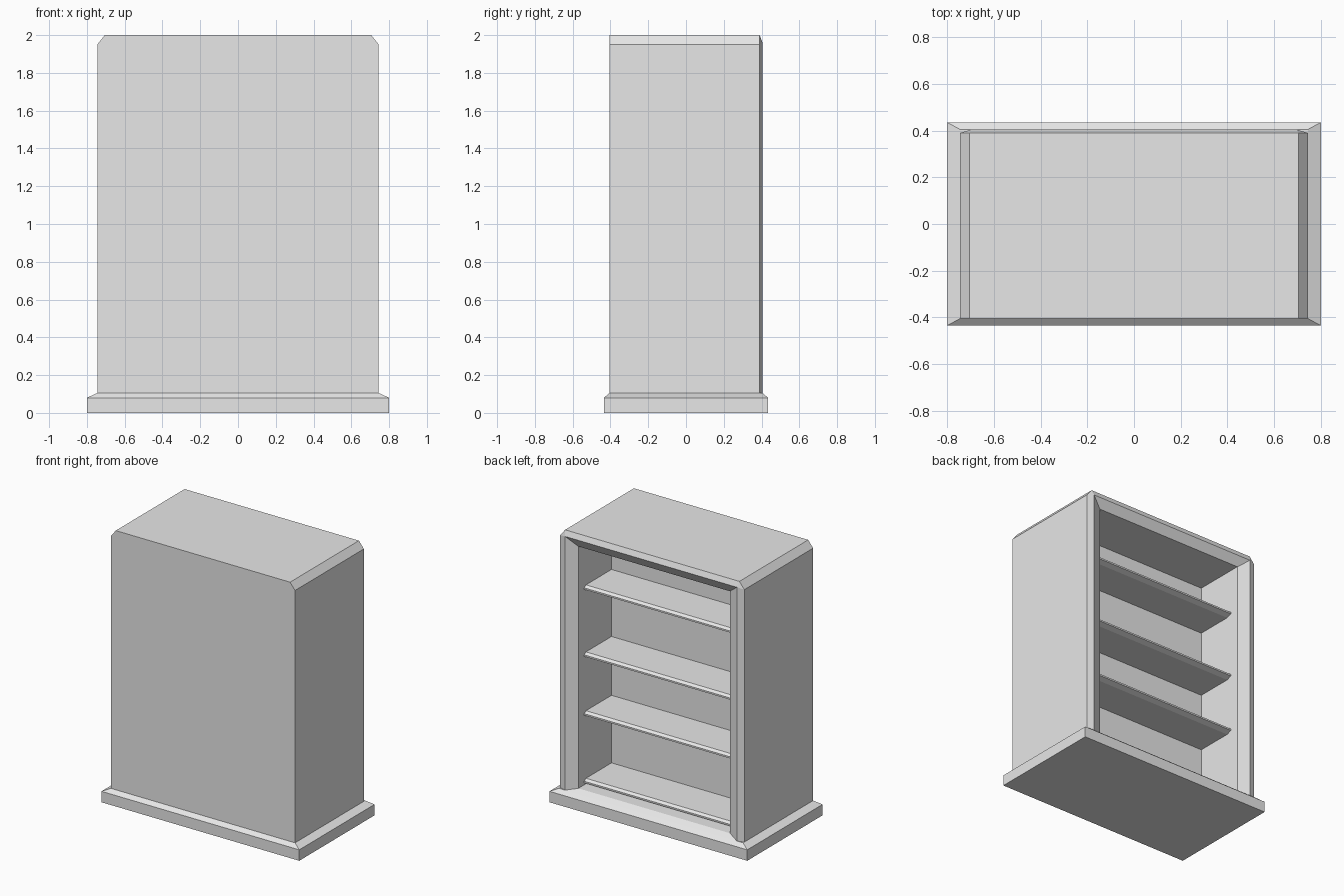
import bpy, bmesh

cube = bpy.data.objects.get("Cube")
if cube:
    bpy.data.objects.remove(cube, do_unlink=True)

# Single plain grey
grey = bpy.data.materials.new("plain_grey")
grey.use_nodes = True
colour = (0.8, 0.8, 0.8, 1)
grey.diffuse_color = colour
grey.node_tree.nodes["Principled BSDF"].inputs["Base Color"].default_value = colour


def loft(name, rings):
    """Join matching rings of points into a closed, flat shaded solid."""
    bm = bmesh.new()
    loops = [[bm.verts.new(p) for p in ring] for ring in rings]
    for a, b in zip(loops, loops[1:]):
        n = len(a)
        for i in range(n):
            j = (i + 1) % n
            bm.faces.new((a[i], a[j], b[j], b[i]))
    bm.faces.new(loops[0])
    bm.faces.new(loops[-1])
    bmesh.ops.remove_doubles(bm, verts=bm.verts[:], dist=0.0005)
    bmesh.ops.recalc_face_normals(bm, faces=bm.faces[:])
    mesh = bpy.data.meshes.new(name)
    bm.to_mesh(mesh)
    bm.free()
    mesh.materials.append(grey)
    obj = bpy.data.objects.new(name, mesh)
    bpy.context.collection.objects.link(obj)
    return obj


def flat_rect(w, d, z):
    return [(-w, -d, z), (w, -d, z), (w, d, z), (-w, d, z)]


def upright(y, side, shoulder, top_w, top, low):
    """Outline of the cabinet in a plane of constant y."""
    return [(-side, y, low), (side, y, low), (side, y, shoulder),
            (top_w, y, top), (-top_w, y, top), (-side, y, shoulder)]


def opening(y, w, top, low):
    return upright(y, w, top, w, top, low)


# Plinth with a sloped upper edge
loft("plinth", [flat_rect(0.8, 0.435, 0), flat_rect(0.8, 0.435, 0.08),
                flat_rect(0.745, 0.405, 0.105)])

# Cabinet: outer shell, raised frame ridge, then the recess
loft("cabinet", [
    upright(-0.405, 0.745, 1.95, 0.705, 2, 0.09),
    upright(0.39, 0.745, 1.95, 0.705, 2, 0.09),
    opening(0.405, 0.695, 1.96, 0.105),
    opening(0.368, 0.613, 1.895, 0.126),
    opening(-0.015, 0.613, 1.895, 0.126),
])

# Shelves with a bevelled nose
for i, z in enumerate((0.166, 0.66, 1.09, 1.58)):
    profile = [(-0.02, z), (0.28, z), (0.3, z - 0.014),
               (0.3, z - 0.026), (0.26, z - 0.04), (-0.02, z - 0.04)]
    loft(f"shelf_{i + 1}", [[(x, y, h) for y, h in profile] for x in (-0.615, 0.615)])
